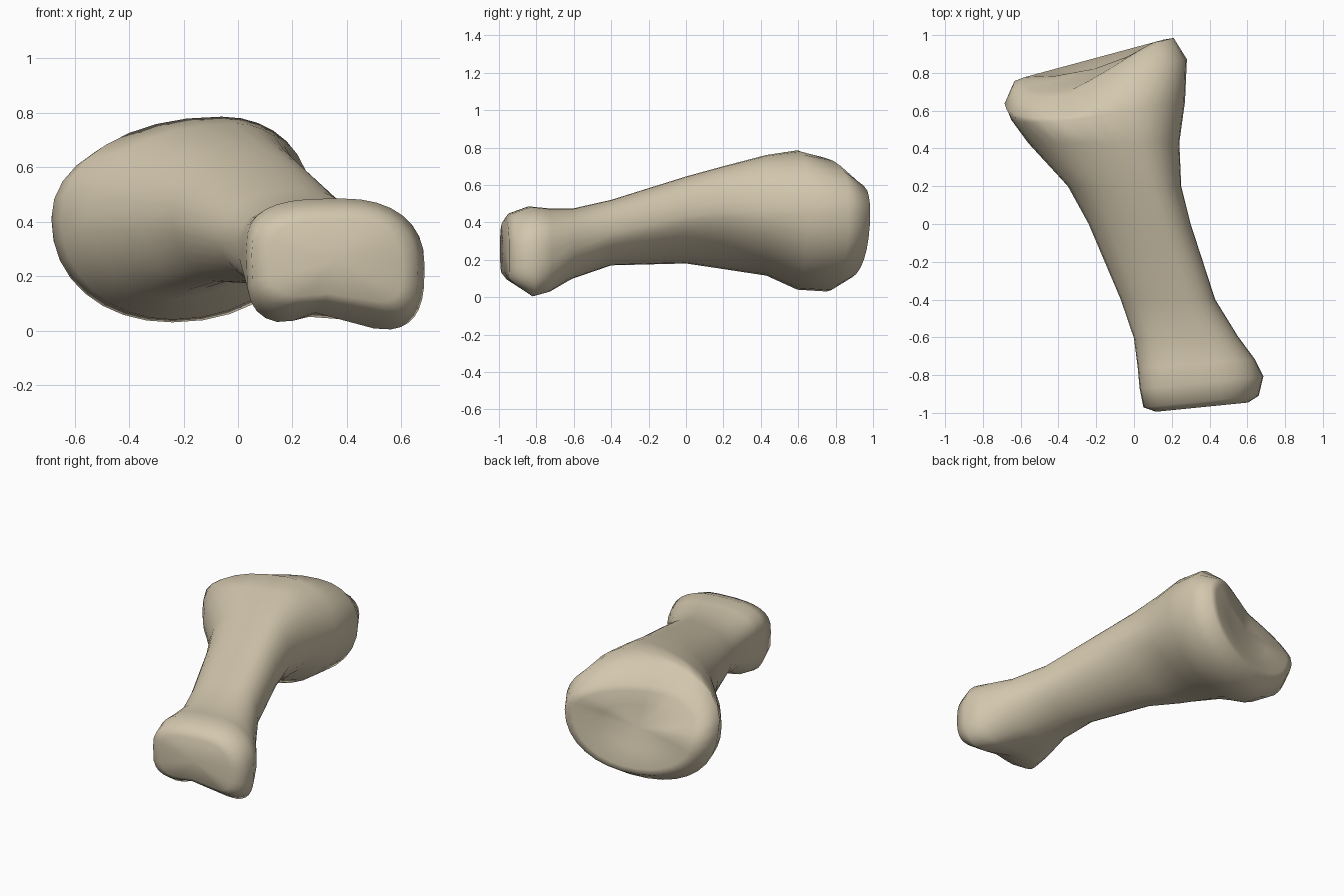
import bpy
import bmesh
import math
from mathutils import Vector

default = bpy.data.objects.get("Cube")
if default:
    bpy.data.objects.remove(default)

SIDES = 32

# Outline from the small joint to the large joint: y, left, right, bottom, top
OUTLINE = [
    (-.94, .05, .66, .07, .45),
    (-.84, .03, .685, 0, .485),
    (-.74, .02, .64, .02, .475),
    (-.6, 0, .55, .1, .475),
    (-.4, -.07, .43, .17, .52),
    (0, -.24, .3, .18, .645),
    (.2, -.35, .25, .15, .7),
    (.43, -.56, .24, .115, .76),
    (.6, -.65, .27, .04, .785),
    (.76, -.685, .28, .03, .75),
    (.87, -.64, .21, .1, .65),
]


def ease(start, end, value):
    """Smooth step from zero at start to one at end."""
    t = min(max((value - start) / (end - start), 0), 1)
    return t * t * (3 - 2 * t)


def bent(value, power):
    """Raise to a power while keeping the sign, to square off an ellipse."""
    return math.copysign(abs(value) ** power, value)


def section(y, left, right, bottom, top):
    """Closed section made of four quarter curves between its extremes."""
    small_joint = ease(-.5, -.85, y)
    large_joint = ease(.4, .87, y)
    shaft = ease(-.6, -.2, y) * (1 - ease(.3, .7, y))
    # Upper and lower ridges and side bulges drift along the shaft
    upper_x = .12 - .3 * y
    lower_x = max(-.24, -.08 - .5 * y) + .16 * small_joint
    left_z = min(.41, .4 + .13 * y)
    right_z = min(.46, .43 + .23 * y)
    # Both joints are skewed, and the large one tips forward at its upper side
    slant = .1 * small_joint + .27 * large_joint
    lean = .6 * ease(.5, .87, y)
    groove = .07 * math.exp(-((y + .84) / .12) ** 2)

    points = []
    for i in range(SIDES):
        angle = math.tau * i / SIDES
        c, s = math.cos(angle), math.sin(angle)
        # The small joint is boxy below, and the shaft is flattened underneath
        power = .94 - .27 * small_joint
        if s < 0:
            power += .25 * shaft
            if c < 0:
                power -= .2 * small_joint
        elif c > 0:
            power += .18 * small_joint
        across, upward = bent(c, power), bent(s, power)
        ridge_x = upper_x if s >= 0 else lower_x
        side_x = right if c >= 0 else left
        bulge_z = right_z if c >= 0 else left_z
        edge_z = top if s >= 0 else bottom
        x = ridge_x + abs(across) * (side_x - ridge_x)
        z = bulge_z + abs(upward) * (edge_z - bulge_z)
        if s < 0:
            z -= groove * upward * math.exp(-((x - .32) / .12) ** 2)
        tip = min(max((.15 - x) / .5, 0), 1) * max(z - (bottom + top) / 2, 0)
        skew = slant * (x - (left + right) / 2) - lean * tip
        points.append(Vector((x, y + skew, z)))
    return points


def inset(points, scale, push):
    """Shrink a section toward its middle and move it along the bone."""
    middle = sum(points, Vector()) / len(points)
    shift = Vector((0, push, 0))
    return [middle.lerp(p, scale) + shift for p in points]


# Bone sections, with a rounded small end and a dished large end
sections = [section(*row) for row in OUTLINE]
small_end, large_end = sections[0], sections[-1]
sections.insert(0, inset(small_end, .8, -.03))
sections.append(inset(large_end, .87, .01))
sections.append(inset(large_end, .5, -.015))

# Bone body: skin the sections and close both joint faces
bm = bmesh.new()
rings = [[bm.verts.new(p) for p in points] for points in sections]
for a, b in zip(rings, rings[1:]):
    for i in range(SIDES):
        j = (i + 1) % SIDES
        bm.faces.new((a[i], a[j], b[j], b[i]))
caps = [bm.faces.new(end) for end in (rings[0], rings[-1])]
bmesh.ops.poke(bm, faces=caps)
bmesh.ops.recalc_face_normals(bm, faces=bm.faces)

mesh = bpy.data.meshes.new("bone")
bm.to_mesh(mesh)
bm.free()
bone = bpy.data.objects.new("bone", mesh)
bpy.context.collection.objects.link(bone)

# Bone colour
colour = (.65, .57, .42, 1)
material = bpy.data.materials.new("pale tan bone")
material.use_nodes = True
material.diffuse_color = colour
shader = next(n for n in material.node_tree.nodes if n.type == "BSDF_PRINCIPLED")
shader.inputs["Base Color"].default_value = colour
mesh.materials.append(material)

# Smooth shading over the whole surface
bpy.ops.object.select_all(action="DESELECT")
bone.select_set(True)
bpy.context.view_layer.objects.active = bone
bpy.ops.object.shade_smooth()
